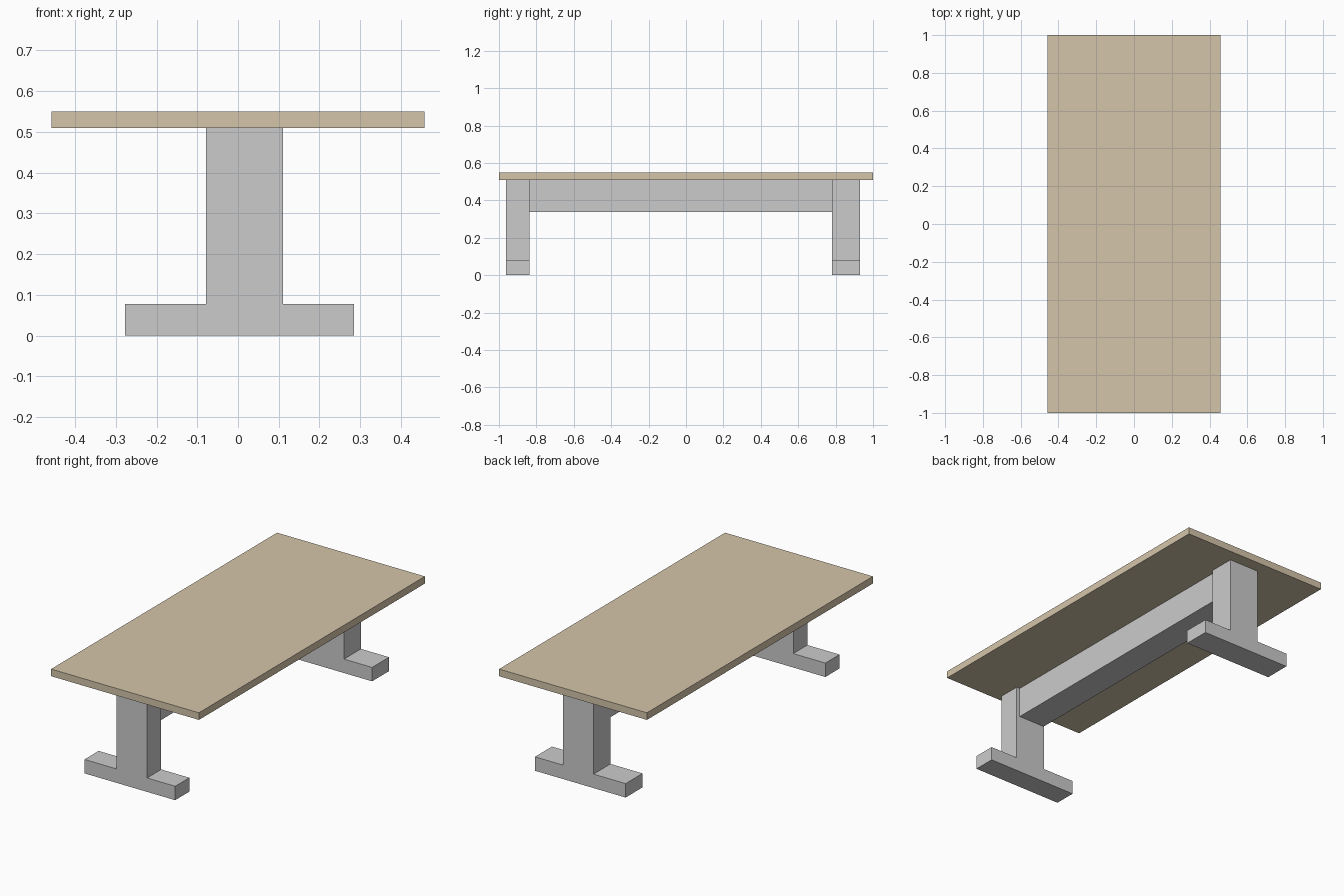
import bpy
import bmesh

if "Cube" in bpy.data.objects:
    bpy.data.objects.remove(bpy.data.objects["Cube"])


def extrude_profile(name, profile, y0, y1):
    """Extrude an x-z outline along y from y0 to y1."""
    bm = bmesh.new()
    face = bm.faces.new([bm.verts.new((x, y0, z)) for x, z in profile])
    ext = bmesh.ops.extrude_face_region(bm, geom=[face])
    moved = [g for g in ext["geom"] if isinstance(g, bmesh.types.BMVert)]
    bmesh.ops.translate(bm, verts=moved, vec=(0, y1 - y0, 0))
    bmesh.ops.recalc_face_normals(bm, faces=bm.faces)
    mesh = bpy.data.meshes.new(name)
    bm.to_mesh(mesh)
    bm.free()
    obj = bpy.data.objects.new(name, mesh)
    bpy.context.collection.objects.link(obj)
    return obj


def rect(x0, x1, z0, z1):
    return [(x0, z0), (x1, z0), (x1, z1), (x0, z1)]


TOP_Z, UNDER_Z, FOOT_Z = 0.55, 0.51, 0.078

# Wooden tabletop
top = extrude_profile("tabletop", rect(-0.458, 0.458, UNDER_Z, TOP_Z), -1, 1)
wood = bpy.data.materials.new("pale_wood")
wood.diffuse_color = (0.66, 0.56, 0.40, 1)
wood.use_nodes = True
wood.node_tree.nodes["Principled BSDF"].inputs["Base Color"].default_value = wood.diffuse_color
top.data.materials.append(wood)

# Inverted-T legs: wide foot with an upright post
leg = [(-0.277, 0), (0.285, 0), (0.285, FOOT_Z), (0.111, FOOT_Z),
       (0.111, UNDER_Z), (-0.078, UNDER_Z), (-0.078, FOOT_Z), (-0.277, FOOT_Z)]
for name, y0, y1 in (("front_leg", -0.963, -0.838), ("back_leg", 0.78, 0.93)):
    extrude_profile(name, leg, y0, y1)

# Beam under the top joining the two legs
extrude_profile("beam", rect(-0.076, 0.09, 0.338, UNDER_Z), -0.838, 0.78)
